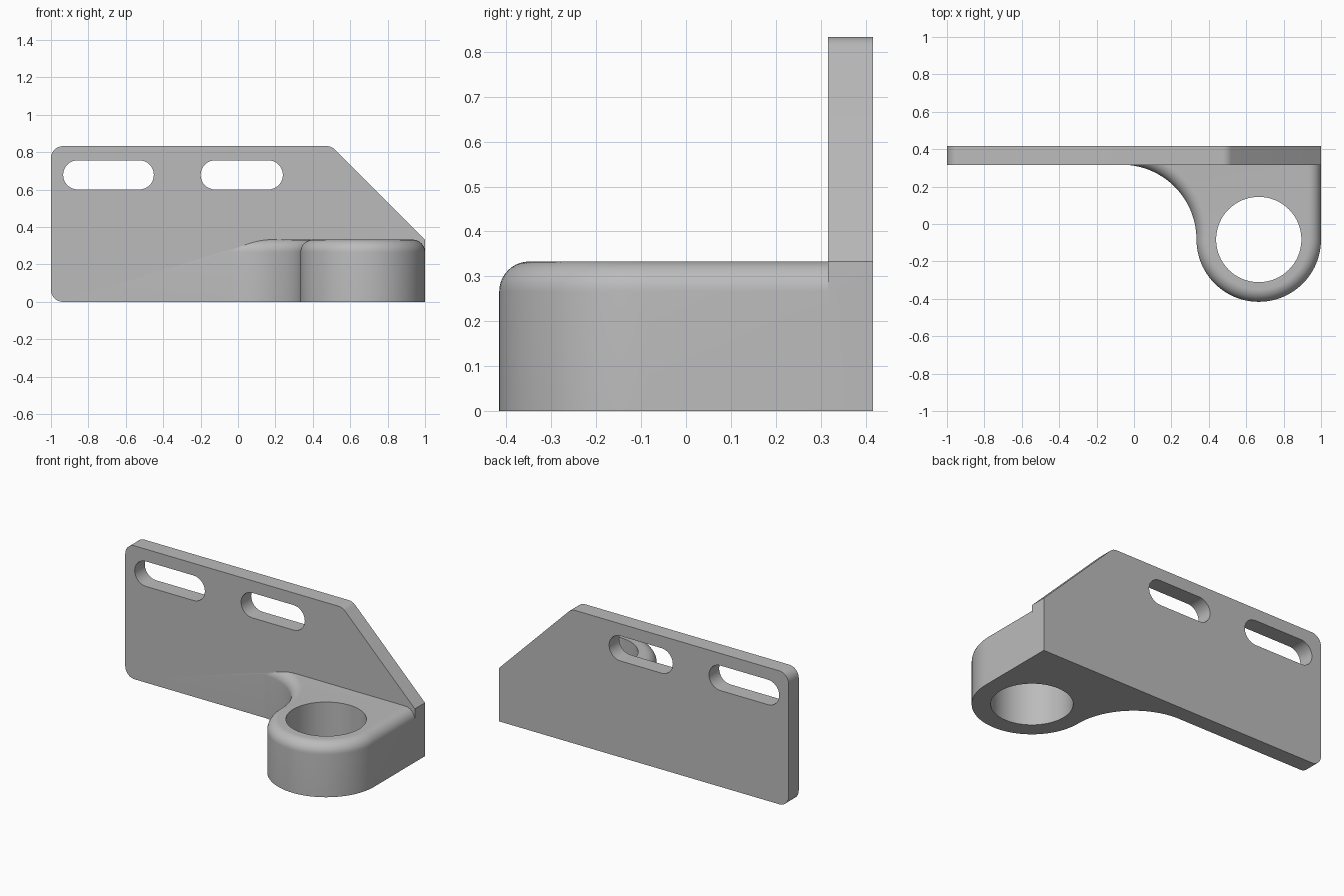
import bpy, bmesh
from math import sin, cos, pi, sqrt, asin

cube = bpy.data.objects.get("Cube")
if cube:
    bpy.data.objects.remove(cube, do_unlink=True)

FRONT, BACK = 0.316, 0.416       # plate faces in y
TOP, SHELF = 0.833, 0.333        # plate and boss heights
CX, CY, R, HOLE = 0.667, -0.083, 0.333, 0.228
SWEEP, FILLET = 0.4, 0.067

grey = bpy.data.materials.new("grey metal")
grey.use_nodes = True
colour = (0.5, 0.5, 0.5, 1)
grey.diffuse_color = colour
grey.node_tree.nodes["Principled BSDF"].inputs["Base Color"].default_value = colour


def arc(cx, cy, r, a0, a1, n):
    """Points along an arc."""
    return [(cx + r * cos(a0 + (a1 - a0) * i / n),
             cy + r * sin(a0 + (a1 - a0) * i / n)) for i in range(n + 1)]


def loft(name, rings):
    """Solid through rings of 3D points, capped at both ends."""
    bm = bmesh.new()
    loops = [[bm.verts.new(p) for p in ring] for ring in rings]
    for a, b in zip(loops, loops[1:]):
        for i in range(len(a)):
            j = (i + 1) % len(a)
            bm.faces.new((a[i], a[j], b[j], b[i]))
    bm.faces.new(loops[0][::-1])
    bm.faces.new(loops[-1])
    bmesh.ops.recalc_face_normals(bm, faces=bm.faces)
    mesh = bpy.data.meshes.new(name)
    bm.to_mesh(mesh)
    bm.free()
    mesh.materials.append(grey)
    obj = bpy.data.objects.new(name, mesh)
    bpy.context.collection.objects.link(obj)
    return obj


def extrude_y(name, outline, y0, y1):
    return loft(name, [[(x, y, z) for x, z in outline] for y in (y0, y1)])


def combine(target, other, operation):
    """Apply a boolean and remove the helper."""
    bpy.context.view_layer.objects.active = target
    mod = target.modifiers.new(operation, "BOOLEAN")
    mod.operation, mod.solver, mod.object = operation, "EXACT", other
    bpy.ops.object.modifier_apply(modifier=mod.name)
    bpy.data.objects.remove(other, do_unlink=True)


# Upright plate: rounded left corners, sloped right end
c = 0.065
peak = 0.5 - c * (sqrt(2) - 1)
plate = (arc(-1 + c, c, c, 1.5 * pi, pi, 8)
         + arc(-1 + c, TOP - c, c, pi, pi / 2, 8)
         + arc(peak, TOP - c, c, pi / 2, pi / 4, 6)
         + [(1, SHELF), (1, 0)])
bracket = extrude_y("bracket", plate, FRONT, BACK)


# Clamp boss: outline shrinks by d towards the top to make the rounded rim
def boss_ring(d, z):
    s = SWEEP + d
    start = asin(min(1, SWEEP / s))
    sweep = arc(CX - R - SWEEP, CY, s, start, 0, 32)
    nose = arc(CX, CY, R - d, pi, 2 * pi, 48)
    inside = FRONT + 0.04
    pts = [(sweep[0][0], inside)] + sweep + nose[1:] + [(CX + R - d, inside)]
    return [(x, y, z) for x, y in pts]


rings = [boss_ring(0, 0)]
for i in range(11):
    a = i / 10 * pi / 2
    rings.append(boss_ring(FILLET * (1 - cos(a)), SHELF - FILLET * (1 - sin(a))))
combine(bracket, loft("boss", rings), "UNION")

# Round bore through the boss
bore = arc(CX, CY, HOLE, 0, 2 * pi, 64)[:-1]
combine(bracket, loft("bore_cutter", [[(x, y, z) for x, y in bore]
                                      for z in (-0.1, 0.5)]), "DIFFERENCE")

# Two slots through the plate
z, r = 0.679, 0.078
for x0, x1 in ((-0.935, -0.45), (-0.2, 0.24)):
    slot = (arc(x0 + r, z, r, pi / 2, 1.5 * pi, 16)
            + arc(x1 - r, z, r, -pi / 2, pi / 2, 16))
    combine(bracket, extrude_y("slot_cutter", slot, 0.2, 0.5), "DIFFERENCE")

# Smooth curved walls, crisp edges
bpy.ops.object.select_all(action="DESELECT")
bracket.select_set(True)
bpy.context.view_layer.objects.active = bracket
bpy.ops.object.shade_smooth_by_angle(angle=pi / 6)
